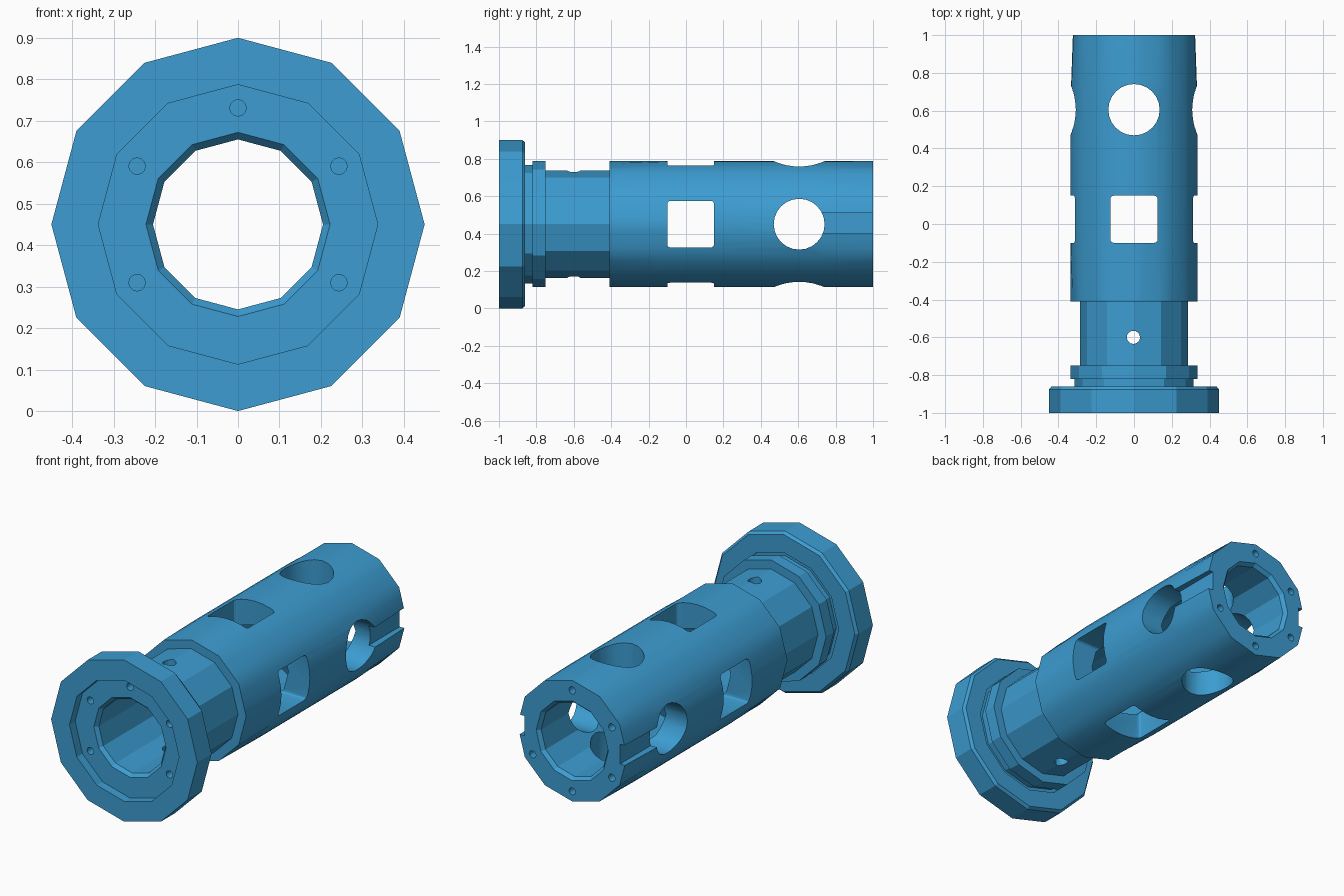
import bpy, bmesh, math
from mathutils import Matrix, Vector

if "Cube" in bpy.data.objects:
    bpy.data.objects.remove(bpy.data.objects["Cube"], do_unlink=True)

AXIS_Z = 0.45

blue = bpy.data.materials.new("machined blue")
blue.use_nodes = True
color = (0.045, 0.335, 0.64, 1)
blue.diffuse_color = color
blue.node_tree.nodes["Principled BSDF"].inputs["Base Color"].default_value = color


def add_object(name, bm):
    bmesh.ops.recalc_face_normals(bm, faces=bm.faces[:])
    mesh = bpy.data.meshes.new(name)
    bm.to_mesh(mesh)
    bm.free()
    obj = bpy.data.objects.new(name, mesh)
    mesh.materials.append(blue)
    bpy.context.collection.objects.link(obj)
    return obj


def lathe(name, profile, segments):
    """Closed (y, radius, is_round) profile turned about the long axis; other rings are 12-sided."""
    bm = bmesh.new()
    rings = []
    for y, r, is_round in profile:
        ring = []
        for i in range(segments):
            a = 2 * math.pi * i / segments
            facet = math.radians(15)
            k = 1 if is_round else math.cos(facet) / math.cos(a % (2 * facet) - facet)
            ring.append(bm.verts.new((r * k * math.cos(a), y, AXIS_Z + r * k * math.sin(a))))
        rings.append(ring)
    for a, b in zip(rings, rings[1:] + rings[:1]):
        for i in range(segments):
            j = (i + 1) % segments
            bm.faces.new((a[i], a[j], b[j], b[i]))
    return add_object(name, bm)


def drill(name, center, radius, depth, axis, segments=24):
    bm = bmesh.new()
    rot = Vector((0, 0, 1)).rotation_difference(Vector(axis)).to_matrix().to_4x4()
    bmesh.ops.create_cone(bm, cap_ends=True, segments=segments, radius1=radius, radius2=radius,
                          depth=depth, matrix=Matrix.Translation(center) @ rot)
    return add_object(name, bm)


def block(name, center, size, axis=None):
    """Box, with rounded edges along the given axis."""
    bm = bmesh.new()
    bmesh.ops.create_cube(bm, size=1)
    bmesh.ops.scale(bm, vec=size, verts=bm.verts[:])
    if axis is not None:
        edges = [e for e in bm.edges
                 if abs((e.verts[0].co - e.verts[1].co)[axis]) > 0.01]
        bmesh.ops.bevel(bm, geom=edges, offset=0.018, segments=3, profile=0.5, affect='EDGES')
    bmesh.ops.translate(bm, vec=center, verts=bm.verts[:])
    return add_object(name, bm)


def cut(target, cutter):
    cutter.hide_render = True
    mod = target.modifiers.new("cut", 'BOOLEAN')
    mod.operation = 'DIFFERENCE'
    mod.solver = 'EXACT'
    mod.object = cutter
    bpy.context.view_layer.objects.active = target
    bpy.ops.object.modifier_apply(modifier=mod.name)
    bpy.data.objects.remove(cutter, do_unlink=True)


# Flange ring around the front end, chamfered at the back
flange = lathe("front_flange", [
    (-1.0, 0.337, False), (-1.0, 0.45, False), (-0.875, 0.45, False),
    (-0.86, 0.437, False), (-0.86, 0.337, False)], 12)

# Hollow barrel: seat, collar, neck, main tube and bore
barrel = lathe("barrel", [
    (-0.95, 0.222, False), (-0.95, 0.34, False), (-0.87, 0.34, False),
    (-0.87, 0.316, False), (-0.82, 0.316, False), (-0.82, 0.337, False),
    (-0.75, 0.337, False), (-0.75, 0.287, False), (-0.41, 0.287, False),
    (-0.41, 0.337, False), (-0.1, 0.337, True), (0.74, 0.337, True),
    (1.0, 0.337, False), (1.0, 0.222, False), (0.98, 0.205, False),
    (-0.93, 0.205, False)], 48)

# Rounded square windows and round ports, through both ways
cut(barrel, block("window_cutter", (0, 0.025, AXIS_Z), (0.25, 0.25, 1.2), 2))
cut(barrel, block("window_cutter", (0, 0.025, AXIS_Z), (1.2, 0.25, 0.25), 0))
cut(barrel, drill("port_cutter", (0, 0.605, AXIS_Z), 0.136, 1.2, (0, 0, 1)))
cut(barrel, drill("port_cutter", (0, 0.605, AXIS_Z), 0.136, 1.2, (1, 0, 0)))

# Small cross hole in the neck
cut(barrel, drill("neck_hole_cutter", (-0.003, -0.6, AXIS_Z), 0.035, 1.2, (0, 0, 1), 16))

# Shallow key slots from the side ports to the back end
for side in (-1, 1):
    cut(barrel, block("slot_cutter", (side * 0.395, 0.87, AXIS_Z + 0.005), (0.2, 0.36, 0.11)))

# Six bolt holes in each end face
for i in range(6):
    a = math.radians(30 + 60 * i)
    for y in (-0.95, 1.0):
        cut(barrel, drill("bolt_cutter", (0.281 * math.cos(a), y, AXIS_Z + 0.281 * math.sin(a)),
                          0.02, 0.12, (0, 1, 0), 12))

# Smooth the round middle, keep the facets crisp
bpy.ops.object.select_all(action='DESELECT')
barrel.select_set(True)
bpy.context.view_layer.objects.active = barrel
bpy.ops.object.shade_smooth_by_angle(angle=math.radians(20))
